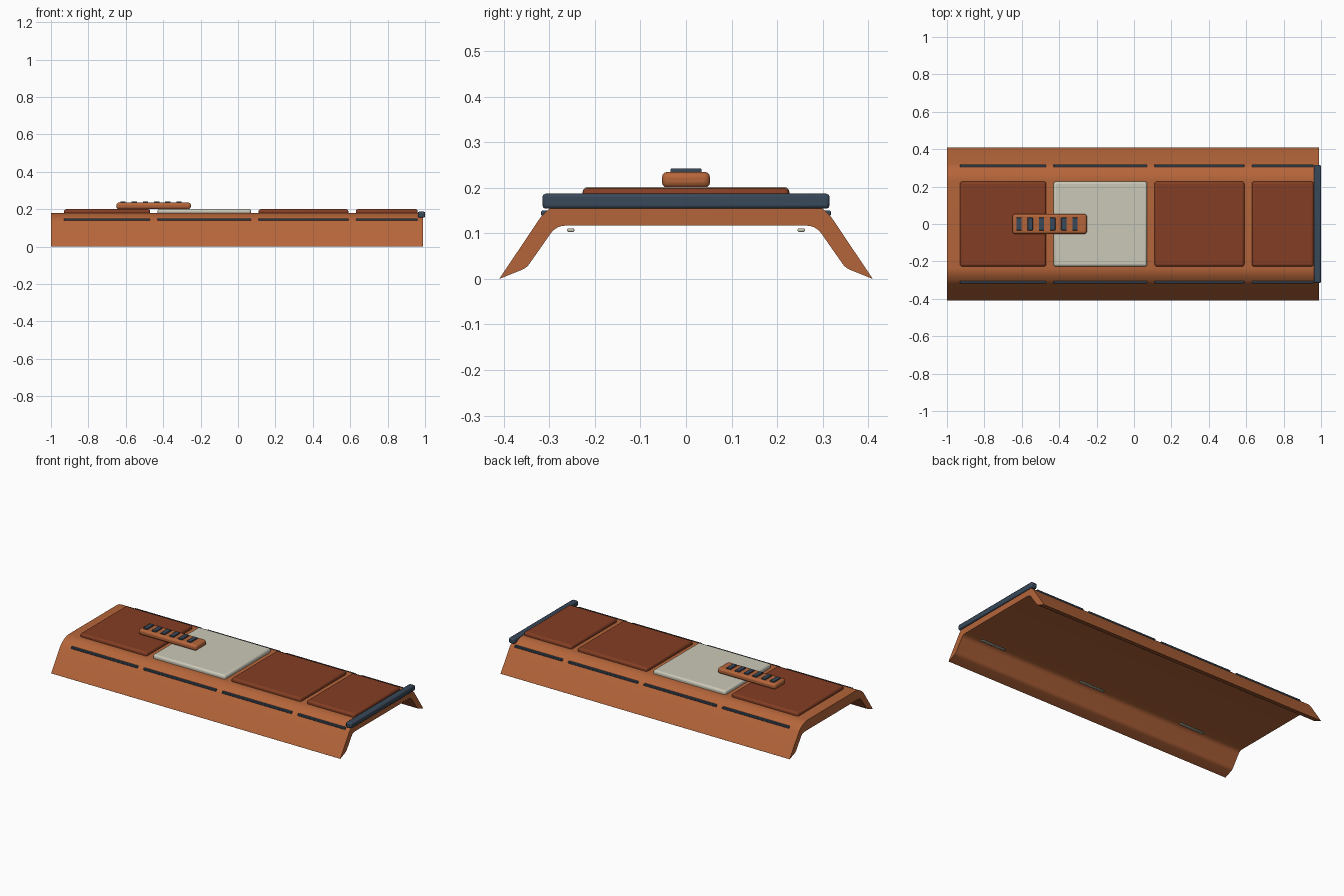
import bpy, bmesh, math
from mathutils import Vector

if "Cube" in bpy.data.objects:
    bpy.data.objects.remove(bpy.data.objects["Cube"])


def material(name, rgb):
    m = bpy.data.materials.new(name)
    m.diffuse_color = (*rgb, 1)
    m.use_nodes = True
    m.node_tree.nodes["Principled BSDF"].inputs["Base Color"].default_value = m.diffuse_color
    return m


ORANGE = material("orange_paint", (0.46, 0.13, 0.042))
RUST = material("rust_panel", (0.23, 0.048, 0.017))
PALE = material("pale_panel", (0.6, 0.58, 0.48))
DARK = material("dark_trim", (0.04, 0.065, 0.1))


def finish(bm, name, mat, bevel, segments=2):
    bmesh.ops.recalc_face_normals(bm, faces=bm.faces)
    me = bpy.data.meshes.new(name)
    bm.to_mesh(me)
    bm.free()
    ob = bpy.data.objects.new(name, me)
    bpy.context.collection.objects.link(ob)
    me.materials.append(mat)
    if bevel:
        mod = ob.modifiers.new("Bevel", 'BEVEL')
        mod.width, mod.segments = bevel, segments
        mod.limit_method = 'ANGLE'
        mod.angle_limit = math.radians(40)
    bpy.ops.object.select_all(action='DESELECT')
    ob.select_set(True)
    bpy.context.view_layer.objects.active = ob
    bpy.ops.object.shade_smooth_by_angle(angle=math.radians(35))
    return ob


def box(name, x, y, z, mat, bevel=0.0, segments=2):
    """Box from (min, max) ranges."""
    bm = bmesh.new()
    bmesh.ops.create_cube(bm, size=1)
    for v in bm.verts:
        v.co = [r[0] if c < 0 else r[1] for c, r in zip(v.co, (x, y, z))]
    return finish(bm, name, mat, bevel, segments)


def fillet(points, steps=5):
    """Round each (y, z, radius) corner of a closed profile."""
    out = []
    for i, (y, z, r) in enumerate(points):
        p = Vector((y, z))
        if not r:
            out.append(p)
            continue
        a = p + (Vector(points[i - 1][:2]) - p).normalized() * r
        b = p + (Vector(points[(i + 1) % len(points)][:2]) - p).normalized() * r
        for k in range(steps + 1):
            t = k / steps
            out.append(a * (1 - t) ** 2 + p * 2 * t * (1 - t) + b * t ** 2)
    return out


# Arched shell: mirrored half profile (y, z, corner radius) swept along x
half = [(0.285, 0.117, 0.022), (0.35, 0.024, 0.012), (0.41, 0.0, 0.003),
        (0.312, 0.146, 0.02), (0.262, 0.179, 0.03)]
profile = fillet(half + [(-y, z, r) for y, z, r in reversed(half)])
bm = bmesh.new()
cap = bm.faces.new([bm.verts.new((-1.0, p.x, p.y)) for p in profile])
ext = bmesh.ops.extrude_face_region(bm, geom=[cap], use_keep_orig=True)
bmesh.ops.translate(bm, vec=(1.99, 0, 0),
                    verts=[g for g in ext["geom"] if isinstance(g, bmesh.types.BMVert)])
finish(bm, "arched_shell", ORANGE, 0)

# Raised top panels with matching dark seams along both shoulders
spans = [(-0.93, -0.47), (-0.43, 0.07), (0.11, 0.59), (0.63, 0.96)]
for i, span in enumerate(spans):
    pale = i == 1
    box(f"top_panel_{i + 1}", span, (-0.227, 0.227), (0.165, 0.202 if pale else 0.2),
        PALE if pale else RUST, 0.012, 3)
    for side, s in (("front", -1), ("back", 1)):
        box(f"{side}_seam_{i + 1}", span, sorted((s * 0.302, s * 0.318)),
            (0.138, 0.15), DARK, 0.003)

# End bar
box("end_bar", (0.962, 1.0), (-0.315, 0.315), (0.154, 0.187), DARK, 0.007)

# Offset top block with dark ribs
box("top_block", (-0.65, -0.252), (-0.053, 0.053), (0.2, 0.235), ORANGE, 0.013, 3)
for i in range(6):
    cx = -0.615 + i * 0.06
    box(f"block_rib_{i + 1}", (cx - 0.014, cx + 0.014), (-0.034, 0.034),
        (0.228, 0.242), DARK, 0.002)

# Small pale clips beneath the ceiling
for i, cx in enumerate((-0.63, 0.09, 0.8)):
    for side, cy in (("front", -0.253), ("back", 0.253)):
        box(f"{side}_clip_{i + 1}", (cx - 0.085, cx + 0.085), (cy - 0.008, cy + 0.008),
            (0.103, 0.111), PALE, 0.003)
